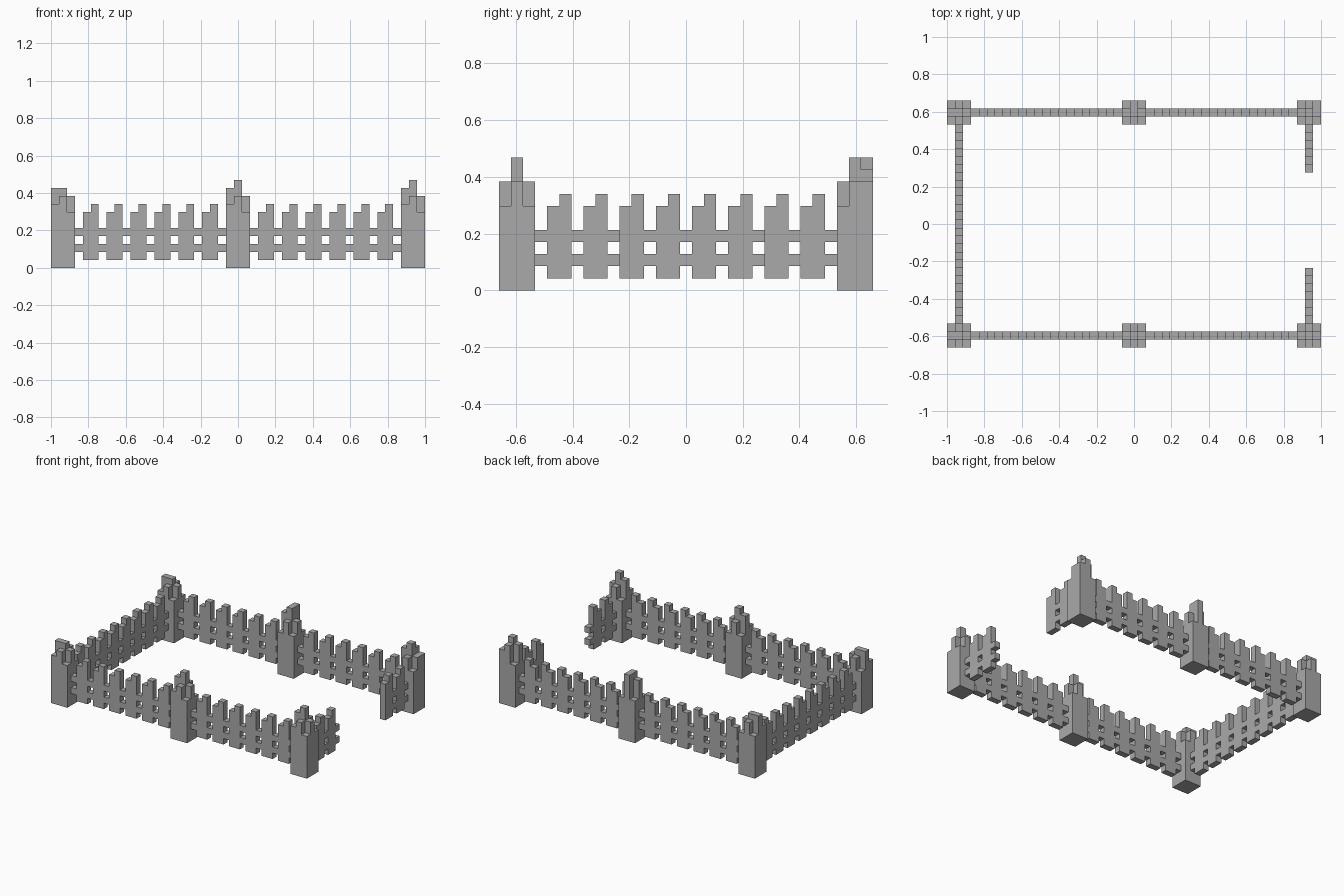
import bpy
import bmesh
from mathutils import Matrix, Vector

U = 2 / 47                      # one block of the grid
NX, NY = 47, 31                 # plan size in blocks

cube = bpy.data.objects.get("Cube")
if cube:
    bpy.data.objects.remove(cube, do_unlink=True)

stone = bpy.data.materials.new("stone_grey")
stone.use_nodes = True
GREY = (0.4, 0.4, 0.4, 1)
stone.diffuse_color = GREY
stone.node_tree.nodes["Principled BSDF"].inputs["Base Color"].default_value = GREY


def add_box(bm, low, high):
    """Add a box between two block corners."""
    low, high = Vector(low), Vector(high)
    centre = (low + high) / 2 - Vector((NX / 2, NY / 2, 0))
    matrix = Matrix.Translation(centre * U) @ Matrix.Diagonal(((high - low) * U).to_4d())
    matrix[3][3] = 1
    bmesh.ops.create_cube(bm, size=1, matrix=matrix)


def finish(bm, name):
    mesh = bpy.data.meshes.new(name)
    bm.to_mesh(mesh)
    bm.free()
    mesh.materials.append(stone)
    bpy.context.collection.objects.link(bpy.data.objects.new(name, mesh))


def fence(name, axis, line, start, end, phase):
    """Run of two-step pickets joined by two rails, one block thick."""
    bm = bmesh.new()

    def piece(i, bottom, top):
        low = (i, line, bottom) if axis == "x" else (line, i, bottom)
        add_box(bm, low, (low[0] + 1, low[1] + 1, top))

    for i in range(start, end):
        step = (i - phase) % 3
        if step == 0:
            piece(i, 2, 3)
            piece(i, 4, 5)
        else:
            piece(i, 1, 6 + step)
    finish(bm, name)


def post(name, x, y, heights):
    """Square post with a stepped crown; rows of heights run front to back."""
    bm = bmesh.new()
    add_box(bm, (x, y, 0), (x + 3, y + 3, 7))
    for j, row in enumerate(heights):
        for i, top in enumerate(row):
            if top > 7:
                add_box(bm, (x + i, y + j, 7), (x + i + 1, y + j + 1, top))
    finish(bm, name)


# Long fences at front and back
for side, line in (("front", 1), ("back", 29)):
    fence(side + "_fence_right", "x", line, 3, 22, 3)
    fence(side + "_fence_left", "x", line, 25, 44, 25)

# Closed side, and the open side with its gateway
fence("side_fence_right", "y", 1, 3, 28, 3)
fence("gate_fence_front", "y", 45, 3, 10, 3)
fence("gate_fence_back", "y", 45, 22, 28, 3)

# Posts with weathered crowns
front_crown = ((8, 9, 7), (10, 11, 9), (7, 9, 7))
low_crown = ((8, 9, 7), (10, 10, 9), (7, 9, 7))
back_crown = ((7, 9, 7), (10, 11, 9), (7, 11, 7))
corner_crown = ((7, 9, 7), (10, 11, 9), (7, 10, 9))
post("post_front_right", 0, 0, low_crown)
post("post_front_middle", 22, 0, front_crown)
post("post_front_left", 44, 0, front_crown)
post("post_back_right", 0, 28, low_crown)
post("post_back_middle", 22, 28, back_crown)
post("post_back_left", 44, 28, corner_crown)
